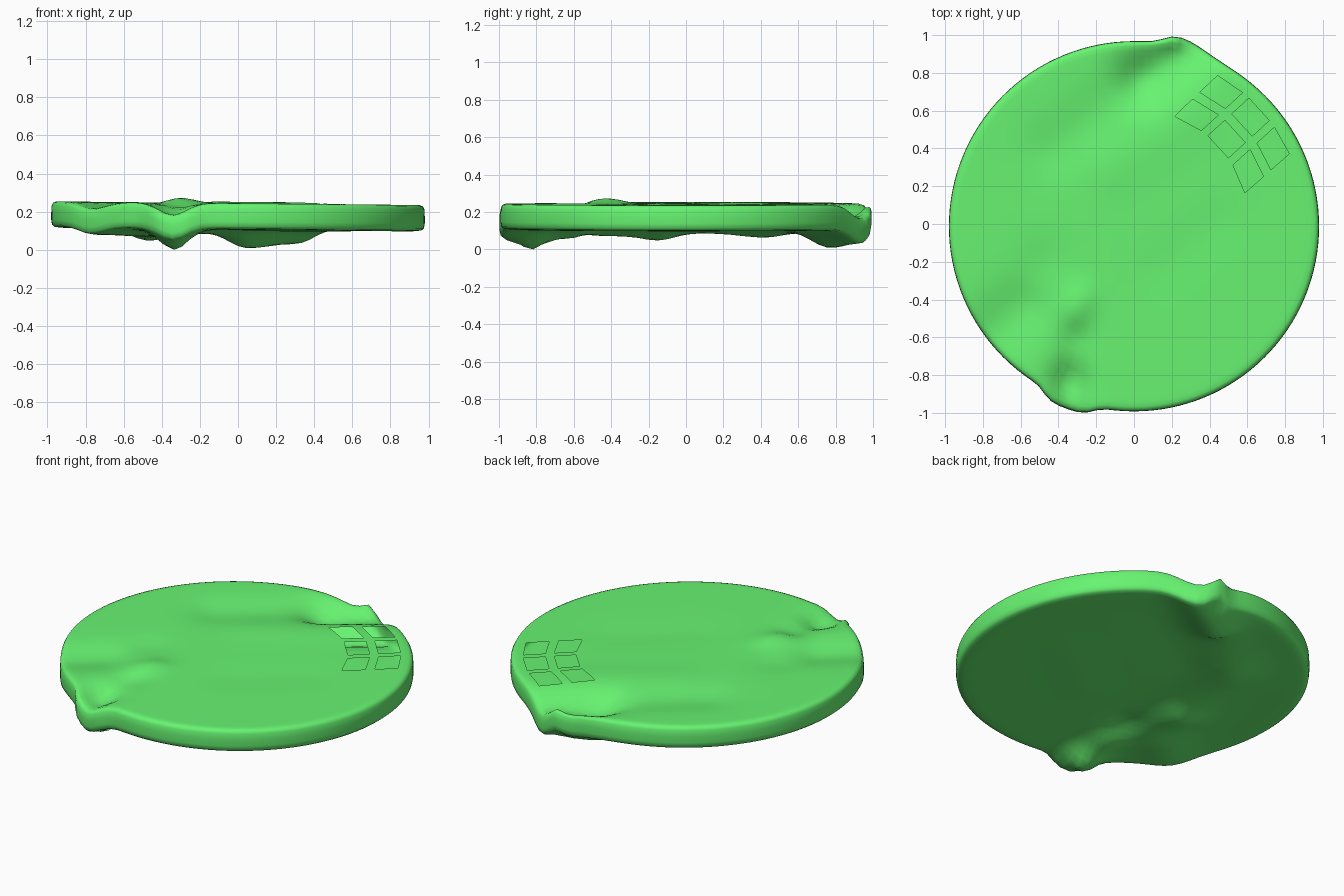
import bpy, bmesh
from math import sin, cos, exp, degrees, radians, pi
from mathutils import Vector

if "Cube" in bpy.data.objects:
    bpy.data.objects.remove(bpy.data.objects["Cube"])

green = bpy.data.materials.new("green")
green.diffuse_color = (0.135, 0.9, 0.165, 1)
green.use_nodes = True
green.node_tree.nodes["Principled BSDF"].inputs["Base Color"].default_value = green.diffuse_color


def crease(x, y, a, b, width, depth):
    """Soft trough or ridge along the segment a-b."""
    p, a, b = Vector((x, y)), Vector(a), Vector(b)
    d = b - a
    t = max(0, min(1, (p - a).dot(d) / max(d.length_squared, 1e-9)))
    return depth * exp(-((p - a - d * t).length / width) ** 2)


# start, end, width, depth of the dents shared by top and bottom
DENTS = [
    ((0.33, 0.95), (0.05, 0.77), 0.13, -0.075),
    ((0.05, 0.77), (-0.42, 0.40), 0.15, -0.022),
    ((0.20, 0.99), (0.20, 0.97), 0.05, 0.035),
    ((-0.34, -1.0), (-0.34, -0.85), 0.10, -0.062),
    ((-0.33, -0.80), (-0.31, -0.62), 0.09, -0.025),
    ((-0.31, -0.45), (-0.29, -0.41), 0.09, 0.025),
    ((-0.48, -0.20), (-0.48, -0.20), 0.13, -0.012),
    ((-0.80, -0.62), (-0.60, -0.45), 0.15, -0.035),
    ((-0.10, 0.30), (0.30, 0.55), 0.14, 0.008),
    ((0.15, -0.25), (0.45, 0.0), 0.14, -0.006),
]
# extra sag of the underside only
SAGS = [
    ((-0.34, -0.80), (-0.46, -0.15), 0.12, -0.03),
    ((-0.46, -0.10), (-0.35, 0.40), 0.15, -0.025),
]


def shift(x, y):
    return -0.01 * x + sum(crease(x, y, *c) for c in DENTS)


def bulge(a):
    """Outward bump of the rim at the ends of the two folds."""
    d = degrees(a) % 360 - 77
    e = d + 77 - 249.5
    return (0.05 * exp(-(d / (10 if d < 0 else 5)) ** 2)
            + 0.05 * exp(-(e / 8.5) ** 4))


# Cross-section of the disc: top, rim, underside
N = 128
inner = [0.045 * i for i in range(1, 21)]
profile = [(r, 0.247, 0) for r in inner]
profile += [(0.93, 0.247, 0), (0.955, 0.246, 0), (0.97, 0.24, 0), (0.978, 0.225, 0),
            (0.98, 0.19, 0), (0.98, 0.15, 0), (0.976, 0.125, 0.2), (0.963, 0.114, 0.5),
            (0.935, 0.11, 0.8)]
profile += [(r, 0.108, 1) for r in reversed(inner)]

bm = bmesh.new()


def disc_vert(r, a, z, under):
    rr = r + bulge(a) * (r / 0.98) ** 8
    x, y = rr * cos(a), rr * sin(a) - 0.012
    sag = under * sum(crease(x, y, *c) for c in SAGS)
    return bm.verts.new((x, y, z + shift(x, y) + sag))


rings = [[disc_vert(r, 2 * pi * i / N, z, u) for i in range(N)] for r, z, u in profile]
for a, b in zip(rings, rings[1:]):
    for i in range(N):
        j = (i + 1) % N
        bm.faces.new((a[i], b[i], b[j], a[j]))
for ring, z, u in ((rings[0], 0.247, 0), (rings[-1], 0.108, 1)):
    c = disc_vert(0, 0, z, u)
    for i in range(N):
        bm.faces.new((c, ring[i], ring[(i + 1) % N]))
bmesh.ops.recalc_face_normals(bm, faces=bm.faces)


def cut_hole(corners):
    """Open a four-sided hole in the top skin of the hollow disc."""
    mid = sum(corners, Vector()) / 4
    planes = []
    for p, q in zip(corners, corners[1:] + corners[:1]):
        n = Vector((q.y - p.y, p.x - q.x, 0)).normalized()
        planes.append((p, n if n.dot(mid - p) < 0 else -n))

    def near():
        return [f for f in bm.faces if f.normal.z > 0.3
                and (f.calc_center_median() - mid).to_2d().length < 0.15]

    for p, n in planes:
        fs = near()
        geom = fs + list({e for f in fs for e in f.edges}) + list({v for f in fs for v in f.verts})
        bmesh.ops.bisect_plane(bm, geom=geom, dist=1e-5, plane_co=p, plane_no=n)
    gone = [f for f in near()
            if all((f.calc_center_median() - p).dot(n) < 0 for p, n in planes)]
    bmesh.ops.delete(bm, geom=gone, context='FACES')


# Six square holes, two rows of three
for r0, r1 in ((0.78, 0.902), (0.61, 0.73)):
    for col in (-1, 0, 1):
        corners = []
        for r, s in ((r1, 1), (r0, 1), (r0, -1), (r1, -1)):
            a = radians(42.5) + (col * 0.205 + s * 0.08) / r
            corners.append(Vector((r * cos(a), r * sin(a), 0)))
        cut_hole(corners)

for f in bm.faces:
    f.smooth = True
low = min(v.co.z for v in bm.verts)
bmesh.ops.translate(bm, verts=bm.verts, vec=(0, 0, -low))

me = bpy.data.meshes.new("folded_disc")
bm.to_mesh(me)
bm.free()
disc = bpy.data.objects.new("folded_disc", me)
bpy.context.collection.objects.link(disc)
me.materials.append(green)
